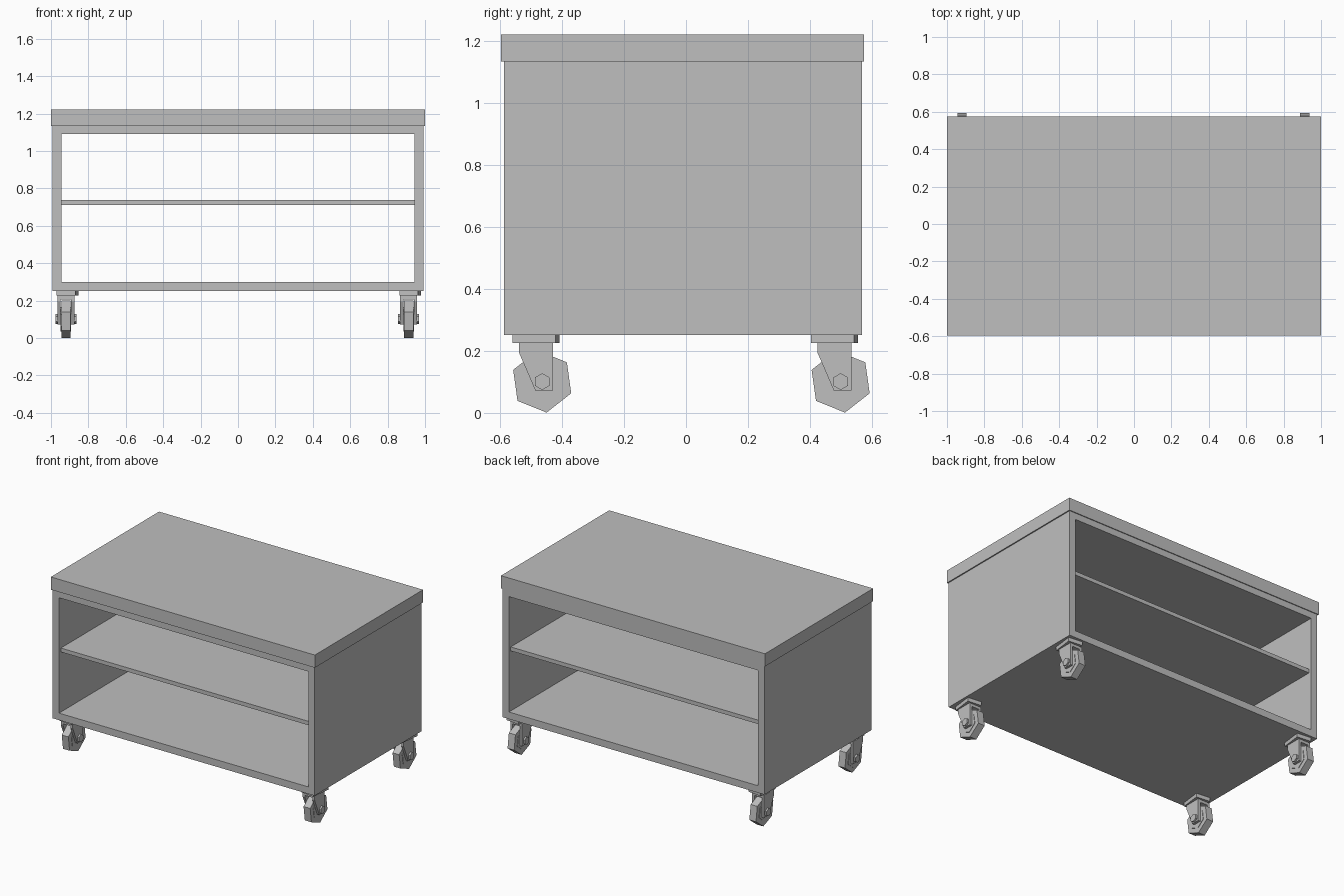
import bpy, bmesh, math
from mathutils import Matrix, Vector

cube = bpy.data.objects.get("Cube")
if cube:
    bpy.data.objects.remove(cube, do_unlink=True)

grey = bpy.data.materials.new("light grey")
grey.use_nodes = True
grey.diffuse_color = (0.52, 0.52, 0.52, 1)
grey.node_tree.nodes["Principled BSDF"].inputs["Base Color"].default_value = grey.diffuse_color


def finish(name, bm):
    bmesh.ops.recalc_face_normals(bm, faces=bm.faces)
    mesh = bpy.data.meshes.new(name)
    bm.to_mesh(mesh)
    bm.free()
    mesh.materials.append(grey)
    obj = bpy.data.objects.new(name, mesh)
    bpy.context.collection.objects.link(obj)
    return obj


def box(name, low, high, turn=0):
    """Box between two corners, turned about its own upright axis."""
    low, high = Vector(low), Vector(high)
    bm = bmesh.new()
    bmesh.ops.create_cube(bm, size=1)
    bmesh.ops.scale(bm, vec=high - low, verts=bm.verts)
    bmesh.ops.rotate(bm, matrix=Matrix.Rotation(turn, 3, "Z"), verts=bm.verts)
    bmesh.ops.translate(bm, vec=(low + high) / 2, verts=bm.verts)
    return finish(name, bm)


def prism(name, profile, x0, x1):
    """Side profile of (y, z) points extruded along x."""
    bm = bmesh.new()
    face = bm.faces.new([bm.verts.new((x0, y, z)) for y, z in profile])
    new = bmesh.ops.extrude_face_region(bm, geom=[face])["geom"]
    bmesh.ops.translate(bm, vec=(x1 - x0, 0, 0),
                        verts=[v for v in new if isinstance(v, bmesh.types.BMVert)])
    return finish(name, bm)


def hexagon(y, z, radius, start):
    return [(y + radius * math.cos(math.radians(start + 60 * i)),
             z + radius * math.sin(math.radians(start + 60 * i))) for i in range(6)]


# Cabinet shell, open at front and back
FRONT, BACK = -0.588, 0.568


def loop(bm, y, half, bottom, top):
    return [bm.verts.new((x, y, z)) for x, z in
            ((-half, bottom), (half, bottom), (half, top), (-half, top))]


bm = bmesh.new()
loops = [loop(bm, FRONT, 0.992, 0.252, 1.134), loop(bm, BACK, 0.992, 0.252, 1.134),
         loop(bm, BACK, 0.944, 0.30, 1.09), loop(bm, FRONT, 0.944, 0.30, 1.09)]
for a, b in zip(loops, loops[1:] + loops[:1]):
    for i in range(4):
        j = (i + 1) % 4
        bm.faces.new((a[i], a[j], b[j], b[i]))
finish("cabinet_shell", bm)

# Worktop and shelf
box("worktop", (-1, -0.597, 1.134), (1, 0.574, 1.221))
box("shelf", (-0.944, FRONT + 0.02, 0.711), (0.944, BACK - 0.02, 0.738))


# Casters: mounting plate, fork, wheel, hub and axle bolt
def caster(label, x, y):
    box(label + "_plate", (x - 0.041, y - 0.07, 0.226), (x + 0.059, y + 0.07, 0.252),
        -math.radians(7))
    box(label + "_fork_bridge", (x - 0.045, y - 0.055, 0.207), (x + 0.045, y + 0.055, 0.226))
    cheek = [(y - 0.055, 0.226), (y + 0.055, 0.226), (y + 0.055, 0.072),
             (y - 0.002, 0.072), (y - 0.055, 0.195)]
    for side, word in ((-1, "right"), (1, "left")):
        prism(f"{label}_fork_{word}", cheek, x + side * 0.028, x + side * 0.045)
    axle = y + 0.02
    prism(label + "_wheel", hexagon(axle, 0.101, 0.101, 38), x - 0.025, x + 0.025)
    prism(label + "_hub", hexagon(axle, 0.101, 0.066, 38), x - 0.028, x + 0.028)
    prism(label + "_axle_bolt", hexagon(axle, 0.101, 0.027, 30), x - 0.057, x + 0.057)


for end, y in (("front", -0.484), ("back", 0.479)):
    for side, x in (("right", -0.92), ("left", 0.912)):
        caster(f"{end}_{side}_caster", x, y)
